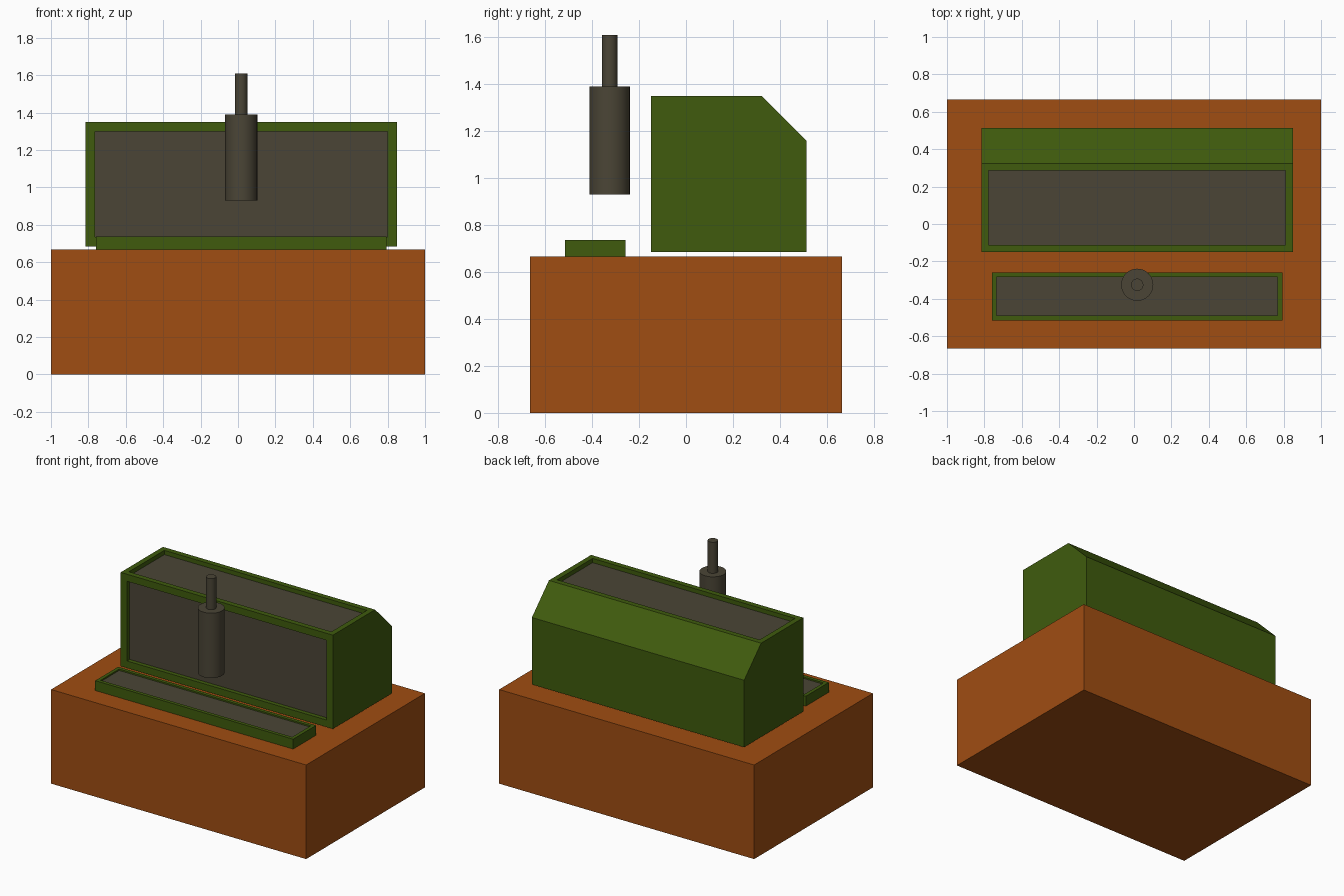
import bpy, bmesh, math
from mathutils import Vector

if "Cube" in bpy.data.objects:
    bpy.data.objects.remove(bpy.data.objects["Cube"])

def material(name, rgb):
    m = bpy.data.materials.new(name)
    m.diffuse_color = (*rgb, 1)
    m.use_nodes = True
    m.node_tree.nodes["Principled BSDF"].inputs["Base Color"].default_value = m.diffuse_color
    return m

ORANGE = material("orange", (0.35, 0.075, 0.006))
GREEN = material("green", (0.05, 0.105, 0.004))
GREY = material("dark_grey", (0.07, 0.06, 0.037))
CX = 0.017  # shared centre of everything on the base

def finish(name, bm, *mats):
    mesh = bpy.data.meshes.new(name)
    bm.to_mesh(mesh)
    bm.free()
    for m in mats:
        mesh.materials.append(m)
    obj = bpy.data.objects.new(name, mesh)
    bpy.context.collection.objects.link(obj)
    return obj

def extrude_profile(profile, x0, x1):
    """Solid from a (y, z) profile swept along x."""
    bm = bmesh.new()
    face = bm.faces.new([bm.verts.new((x0, y, z)) for y, z in profile])
    swept = bmesh.ops.extrude_face_region(bm, geom=[face])["geom"]
    bmesh.ops.translate(bm, vec=(x1 - x0, 0, 0),
                        verts=[v for v in swept if isinstance(v, bmesh.types.BMVert)])
    bmesh.ops.recalc_face_normals(bm, faces=bm.faces)
    return bm

def box_profile(y0, y1, z0, z1):
    return [(y0, z0), (y1, z0), (y1, z1), (y0, z1)]

def recess(bm, direction, rim, depth):
    """Framed, sunken panel on the face pointing in the given direction."""
    bm.normal_update()
    face = max(bm.faces, key=lambda f: (round(f.normal.dot(Vector(direction)), 3), f.calc_area()))
    bmesh.ops.inset_region(bm, faces=[face], thickness=rim, use_even_offset=True)
    swept = bmesh.ops.extrude_discrete_faces(bm, faces=[face])["faces"]
    bmesh.ops.translate(bm, vec=Vector(direction) * -depth, verts=swept[0].verts)
    swept[0].material_index = 1

def cylinder(name, radius, z0, z1, y):
    bpy.ops.mesh.primitive_cylinder_add(vertices=32, radius=radius, depth=z1 - z0,
                                        location=(CX, y, (z0 + z1) / 2))
    obj = bpy.context.object
    obj.name = name
    obj.data.materials.append(GREY)
    bpy.ops.object.shade_smooth_by_angle(angle=math.radians(30))

# Base block
finish("base", extrude_profile(box_profile(-0.665, 0.665, 0, 0.667), -1, 1), ORANGE)

# Cabinet with chamfered back, sunken front and top windows
bm = extrude_profile([(-0.15, 0.685), (0.513, 0.685), (0.513, 1.16), (0.323, 1.35), (-0.15, 1.35)],
                     CX - 0.832, CX + 0.832)
recess(bm, (0, -1, 0), 0.05, 0.03)
recess(bm, (0, 0, 1), 0.038, 0.03)
finish("cabinet", bm, GREEN, GREY)

# Low tray in front
bm = extrude_profile(box_profile(-0.515, -0.258, 0.667, 0.737), CX - 0.776, CX + 0.776)
recess(bm, (0, 0, 1), 0.025, 0.01)
finish("tray", bm, GREEN, GREY)

# Spindle and its shaft
cylinder("spindle_body", 0.086, 0.93, 1.39, -0.325)
cylinder("spindle_shaft", 0.033, 1.39, 1.61, -0.325)
